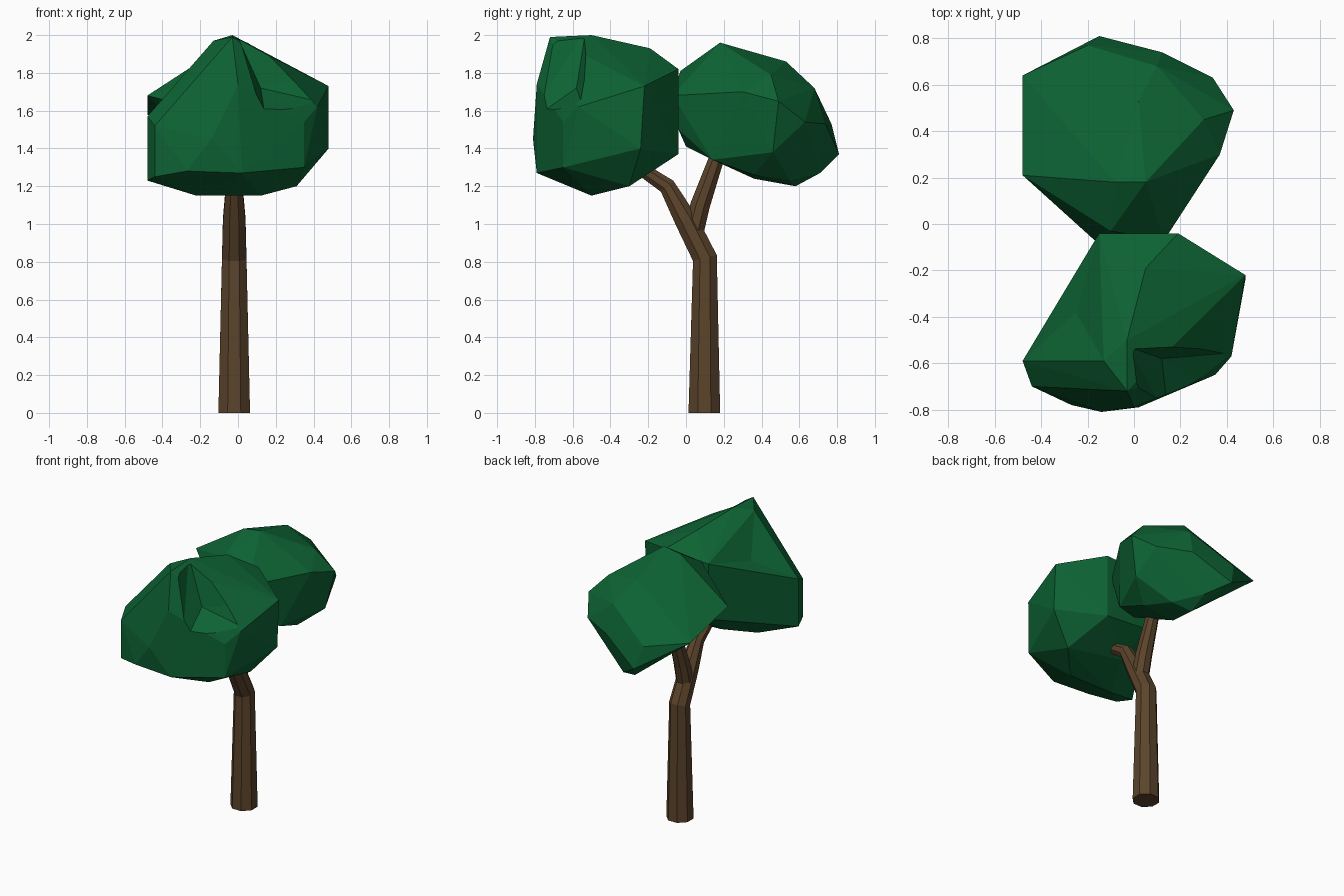
import bpy, bmesh, math
from mathutils import Vector


def material(name, color):
    m = bpy.data.materials.new(name)
    m.diffuse_color = (*color, 1)
    return m


BARK = material("bark", (0.105, 0.057, 0.024))
LEAF = material("leaf", (0.004, 0.125, 0.034))


def finish(bm, name, mat):
    bmesh.ops.recalc_face_normals(bm, faces=bm.faces)
    mesh = bpy.data.meshes.new(name)
    bm.to_mesh(mesh)
    bm.free()
    mesh.materials.append(mat)
    ob = bpy.data.objects.new(name, mesh)
    bpy.context.collection.objects.link(ob)
    return ob


def limb(name, rings, sides=8):
    """Octagonal tube; each ring is (y, z, radius, tilt toward -y in degrees)."""
    bm = bmesh.new()
    prev = None
    for y, z, r, tilt in rings:
        t = math.radians(tilt)
        ring = []
        for i in range(sides):
            a = math.tau * (i + 0.5) / sides
            u, v = r * math.cos(a) * 1.08, r * math.sin(a) * 1.08
            ring.append(bm.verts.new((-0.02 + u, y + v * math.cos(t), z + v * math.sin(t))))
        if prev:
            for i in range(sides):
                j = (i + 1) % sides
                bm.faces.new((prev[i], prev[j], ring[j], ring[i]))
        else:
            bm.faces.new(ring)
        prev = ring
    bm.faces.new(prev)
    return finish(bm, name, BARK)


def crown(name, points, dents=()):
    """Faceted foliage: hull of the corner points, with some facets pushed in."""
    bm = bmesh.new()
    for p in points:
        bm.verts.new(p)
    bmesh.ops.convex_hull(bm, input=bm.verts)
    loose = [v for v in bm.verts if not v.link_faces]
    bmesh.ops.delete(bm, geom=loose, context='VERTS')
    for d in dents:
        d = Vector(d)
        face = min(bm.faces, key=lambda f: (f.calc_center_median() - d).length)
        new = bmesh.ops.poke(bm, faces=[face])
        new["verts"][0].co = d
    return finish(bm, name, LEAF)


# Trunk with the branch leaning forward
limb("trunk", [(0.097, 0, 0.084, 0), (0.1, 0.82, 0.065, 14), (0.0, 1.02, 0.06, 27),
               (-0.1, 1.2, 0.044, 42), (-0.28, 1.32, 0.033, 58)])
# Branch leaning backward
limb("rear_branch", [(0.035, 0.94, 0.055, -8), (0.075, 1.1, 0.052, -18), (0.18, 1.4, 0.038, -20)])

# Front foliage
front = crown("front_foliage", [
    (-0.03, -0.5, 2.0), (-0.13, -0.59, 1.97), (-0.03, -0.72, 1.99), (0.05, -0.19, 1.93),
    (-0.15, -0.04, 1.8), (0.19, -0.04, 1.82), (0.19, -0.04, 1.37), (-0.15, -0.05, 1.4),
    (0.48, -0.22, 1.73), (0.48, -0.24, 1.4), (0.42, -0.57, 1.62), (0.31, -0.3, 1.2),
    (0.35, -0.65, 1.3), (0.35, -0.65, 1.54), (0.0, -0.79, 1.74),
    (-0.14, -0.81, 1.45), (-0.27, -0.78, 1.28), (0.02, -0.79, 1.27),
    (-0.48, -0.59, 1.57), (-0.48, -0.59, 1.23), (-0.44, -0.7, 1.25), (-0.44, -0.7, 1.52),
    (-0.22, -0.5, 1.15), (0.12, -0.5, 1.15), (-0.1, -0.25, 1.24),
], dents=[(-0.25, -0.38, 1.72)])

# Angular recess carved beside the front crest
cutter = crown("recess_cutter", [
    (0.0, -0.72, 2.02), (-0.02, -0.53, 2.03), (0.12, -0.58, 1.72), (0.15, -0.85, 1.53),
    (0.42, -0.555, 1.65), (0.36, -0.72, 1.55), (0.5, -0.9, 2.1), (0.1, -0.95, 2.05),
    (0.45, -0.5, 1.8),
])
cutter.hide_render = True
cutter.hide_viewport = True
cut = front.modifiers.new("recess", 'BOOLEAN')
cut.operation = 'DIFFERENCE'
cut.object = cutter

# Rear foliage
crown("rear_foliage", [
    (0.05, 0.18, 1.96), (-0.08, 0.18, 1.94), (0.08, 0.33, 1.88), (0.02, 0.53, 1.86),
    (0.1, 0.68, 1.72), (0.12, 0.74, 1.53), (0.34, 0.63, 1.54), (0.43, 0.49, 1.65),
    (0.3, 0.45, 1.79), (0.37, 0.3, 1.7), (0.37, 0.46, 1.38), (0.24, 0.14, 1.34),
    (0.13, -0.07, 1.68), (0.1, -0.04, 1.5), (-0.17, -0.07, 1.6), (-0.1, -0.03, 1.81),
    (0.0, 0.0, 1.41), (-0.48, 0.21, 1.68), (-0.48, 0.64, 1.58),
    (-0.2, 0.77, 1.53), (-0.15, 0.81, 1.37), (0.0, 0.71, 1.27),
    (0.0, 0.58, 1.2), (0.14, 0.55, 1.23), (-0.03, 0.36, 1.24), (0.22, 0.36, 1.26),
])
